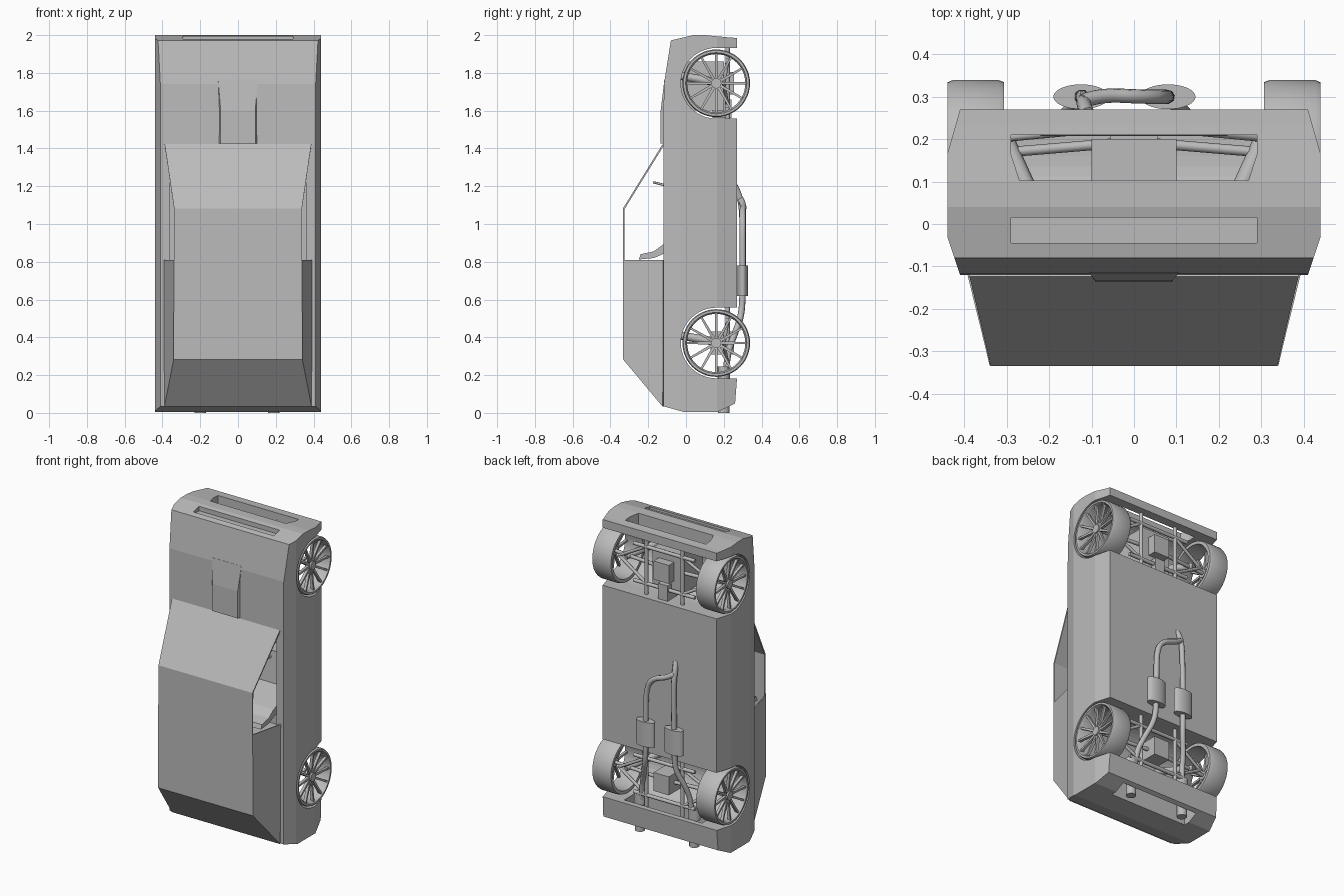
import bpy, bmesh, math
from mathutils import Vector, Matrix

if "Cube" in bpy.data.objects:
    bpy.data.objects.remove(bpy.data.objects["Cube"], do_unlink=True)

grey = bpy.data.materials.new("body_grey")
grey.use_nodes = True
grey.diffuse_color = (0.5, 0.5, 0.5, 1)
grey.node_tree.nodes["Principled BSDF"].inputs["Base Color"].default_value = (0.5, 0.5, 0.5, 1)


def finish(name, bm, smooth=False):
    bmesh.ops.recalc_face_normals(bm, faces=bm.faces)
    me = bpy.data.meshes.new(name)
    bm.to_mesh(me)
    bm.free()
    me.materials.append(grey)
    ob = bpy.data.objects.new(name, me)
    bpy.context.collection.objects.link(ob)
    bpy.ops.object.select_all(action='DESELECT')
    ob.select_set(True)
    bpy.context.view_layer.objects.active = ob
    if smooth:
        bpy.ops.object.shade_smooth_by_angle(angle=math.radians(35))
    return ob


def prism_bm(pts, x0, x1):
    """Extrude a (y, z) outline from x0 to x1."""
    bm = bmesh.new()
    face = bm.faces.new([bm.verts.new((x0, y, z)) for y, z in pts])
    ext = bmesh.ops.extrude_face_region(bm, geom=[face])["geom"]
    bmesh.ops.translate(bm, vec=(x1 - x0, 0, 0),
                        verts=[v for v in ext if isinstance(v, bmesh.types.BMVert)])
    bmesh.ops.recalc_face_normals(bm, faces=bm.faces)
    return bm


def box(name, x, y, z):
    return finish(name, prism_bm([(y[0], z[0]), (y[1], z[0]), (y[1], z[1]), (y[0], z[1])], *x))


def rod(name, pts, r, soft=False):
    cu = bpy.data.curves.new(name, 'CURVE')
    cu.dimensions = '3D'
    cu.bevel_depth, cu.bevel_resolution, cu.use_fill_caps = r, 2, True
    sp = cu.splines.new('NURBS' if soft else 'POLY')
    sp.points.add(len(pts) - 1)
    for p, co in zip(sp.points, pts):
        p.co = (*co, 1)
    if soft:
        sp.order_u, sp.use_endpoint_u = 3, True
    cu.materials.append(grey)
    ob = bpy.data.objects.new(name, cu)
    bpy.context.collection.objects.link(ob)
    return ob


def cylinder(name, centre, r, depth, axis='X', squash=1, seg=32):
    bm = bmesh.new()
    bmesh.ops.create_cone(bm, cap_ends=True, segments=seg, radius1=r, radius2=r, depth=depth)
    bmesh.ops.scale(bm, vec=(1, squash, 1), verts=bm.verts)
    if axis != 'Z':
        turn = Matrix.Rotation(math.pi / 2, 4, 'Y' if axis == 'X' else 'X')
        bmesh.ops.transform(bm, matrix=turn, verts=bm.verts)
    bmesh.ops.translate(bm, vec=centre, verts=bm.verts)
    return finish(name, bm, True)


def cut(target, cutter):
    cutter.hide_render = True
    mod = target.modifiers.new("cut", 'BOOLEAN')
    mod.operation, mod.solver, mod.object = 'DIFFERENCE', 'EXACT', cutter
    bpy.context.view_layer.objects.active = target
    bpy.ops.object.modifier_apply(modifier=mod.name)
    bpy.data.objects.remove(cutter, do_unlink=True)


AXLES = {"front": 1.745, "rear": 0.37}
AXLE_Y = 0.16

# Main body: side outline, with the flanks slanted in at top and bottom
outline = [(-.12, .035), (-.015, .006), (.17, .006), (.26, .05), (.27, .18), (.27, 1.985),
           (.235, 1.987), (.1, 2), (.04, 2), (-.08, 1.972), (-.117, 1.74), (-.12, 1.42)]
bm = prism_bm(outline, -.44, .44)
for s in (-1, 1):
    for y, n in ((-.03, (.09 * s, -.03, 0)), (.165, (.105 * s, .03, 0))):
        bmesh.ops.bisect_plane(bm, geom=bm.verts[:] + bm.edges[:] + bm.faces[:],
                               plane_co=(.44 * s, y, 0), plane_no=Vector(n).normalized(),
                               clear_outer=True)
        bmesh.ops.holes_fill(bm, edges=[e for e in bm.edges if e.is_boundary])
body = finish("body", bm)

# Wheel wells, cockpit, grille slots and rear opening
for zc in AXLES.values():
    arch = [(AXLE_Y - .187 * math.sin(a), zc + .187 * math.cos(a))
            for a in [math.pi * i / 24 for i in range(25)]]
    arch += [(.5, zc - .187), (.5, zc + .187)]
    cut(body, finish("well_cutter", prism_bm(arch, -.6, .6)))
cut(body, box("cockpit_cutter", (-.36, .36), (-.3, .2), (.62, 1.37)))
cut(body, box("upper_slot_cutter", (-.29, .29), (-.045, .015), (1.965, 2.1)))
cut(body, box("rear_opening_cutter", (-.28, .28), (.13, .235), (-.1, .25)))
bm = bmesh.new()
loop = [(-.29, .21), (-.29, .165), (-.27, .103), (.27, .103), (.29, .165), (.29, .21)]
lower = bm.faces.new([bm.verts.new((x, y, 1.88)) for x, y in loop])
ext = bmesh.ops.extrude_face_region(bm, geom=[lower])["geom"]
bmesh.ops.translate(bm, vec=(0, 0, .3), verts=[v for v in ext if isinstance(v, bmesh.types.BMVert)])
cut(body, finish("grille_cutter", bm))

# Cabin shell: windscreen, roof, rear slope and the closed rear quarters
bm = bmesh.new()
rows = [(.388, -.12, 1.42), (.338, -.33, 1.08), (.338, -.33, .81), (.338, -.33, .285), (.388, -.12, .035)]
L, R = ([bm.verts.new((s * x, y, z)) for x, y, z in rows] for s in (-1, 1))
for i in range(4):
    bm.faces.new((L[i], L[i + 1], R[i + 1], R[i]))
for s, side in ((-1, L), (1, R)):
    foot = bm.verts.new((s * .388, -.12, .81))
    bm.faces.new((side[2], side[3], side[4], foot))
cabin = finish("cabin_shell", bm)
shell = cabin.modifiers.new("thickness", 'SOLIDIFY')
shell.thickness, shell.offset = .009, 0

# Hood scoop wedge
bm = prism_bm([(-.11, 1.425), (-.136, 1.425), (-.134, 1.6), (-.115, 1.76), (-.1, 1.76)], -.105, .105)
for v in bm.verts:
    if v.co.y < -.13:
        v.co.x *= .87
finish("hood_scoop", bm)

# Seats and steering wheel
seat = [(-.25, .812), (-.24, .84), (-.17, .855), (-.12, .893), (.08, .95), (.1, 1.15),
        (.2, 1.15), (.2, .9), (-.1, .85), (-.17, .82)]
for side, x in (("left", .06), ("right", -.34)):
    finish(side + "_seat", prism_bm(seat, x, x + .28))
ring = [(.2 + .08 * math.cos(a), -.09 + .08 * math.sin(a), 1.2 - .02 * math.sin(a))
        for a in [math.tau * i / 24 for i in range(25)]]
rod("steering_wheel", ring, .006)
rod("steering_spokes", [(.12, -.09, 1.2), (.28, -.09, 1.2)], .006)
rod("steering_column", [(.2, -.09, 1.2), (.2, -.03, 1.38)], .01)


# Wheels: hollow rim barrel, hub and slim spokes
def wheel(name, s, zc):
    bm = bmesh.new()
    section = [(.154, .306), (.174, .306), (.179, .318), (.179, .428), (.174, .44),
               (.162, .44), (.154, .428)]
    vs = [bm.verts.new((s * x, r, 0)) for r, x in section]
    es = [bm.edges.new((vs[i], vs[(i + 1) % len(vs)])) for i in range(len(vs))]
    bmesh.ops.spin(bm, geom=vs + es, cent=(0, 0, 0), axis=(1, 0, 0), angle=math.tau,
                   steps=48, use_merge=True)
    bmesh.ops.remove_doubles(bm, verts=bm.verts, dist=1e-5)
    for i in range(12):
        made = bmesh.ops.create_cube(bm, size=1)["verts"]
        for v in made:
            outer = v.co.z > 0
            v.co = ((.425 if outer else .41) * s + v.co.x * .018,
                    v.co.y * (.011 if outer else .016), .158 if outer else .02)
        bmesh.ops.rotate(bm, verts=made, cent=(0, 0, 0),
                         matrix=Matrix.Rotation(math.tau * i / 12, 3, 'X'))
    bmesh.ops.translate(bm, vec=(0, AXLE_Y, zc), verts=bm.verts)
    finish(name + "_wheel", bm, True)
    cylinder(name + "_hub", (s * .41, AXLE_Y, zc), .027, .04)


for end, zc in AXLES.items():
    for side, s in (("left", 1), ("right", -1)):
        tag = end + "_" + side
        wheel(tag, s, zc)
        # Suspension: half shaft, wishbone and spring strut
        rod(tag + "_half_shaft", [(s * .05, AXLE_Y + .03, zc), (s * .41, AXLE_Y, zc)], .012)
        for dz in (-.12, .12):
            rod(tag + "_wishbone", [(s * .13, .22, zc + dz), (s * .34, .2, zc)], .01)
        rod(tag + "_strut", [(s * .2, -.03, zc + .04), (s * .3, .19, zc)], .022)
        rod(tag + "_frame_rail", [(s * .13, .22, zc - .2), (s * .13, .22, zc + .2)], .012)
    for dz in (-.12, .12):
        rod(end + "_crossmember", [(-.22, .22, zc + dz), (.22, .22, zc + dz)], .012)
    box(end + "_axle_housing", (-.055, .055), (.13, .255), (zc - .06, zc + .06))
box("engine_block", (-.1, .1), (-.03, .2), (1.6, 1.86))
box("gearbox", (-.035, .035), (.14, .24), (1.56, 1.66))

# Exhaust: forked pipe, two oval silencers and tailpipes
rod("right_exhaust", [(-.11, .26, 1.2), (-.12, .285, 1.15), (-.12, .3, 1.05), (-.125, .3, .8),
                      (-.125, .3, .6), (-.13, .29, .5), (-.17, .25, .4), (-.19, .21, .28),
                      (-.2, .2, .02)], .017, True)
rod("left_exhaust", [(-.12, .29, 1.13), (-.08, .305, 1.1), (.02, .3, 1.07), (.075, .3, 1),
                     (.08, .3, .8), (.08, .3, .6), (.09, .29, .5), (.13, .25, .4),
                     (.17, .21, .28), (.19, .2, .02)], .017, True)
for side, x, xt in (("left", .08, .19), ("right", -.125, -.2)):
    cylinder(side + "_silencer", (x, .3, .7), .065, .16, 'Z', .45)
    cylinder(side + "_tailpipe", (xt, .2, .05), .03, .1, 'Z')
    cylinder(side + "_rear_silencer", (xt, .2, .21), .04, .07, 'Z', .8)
